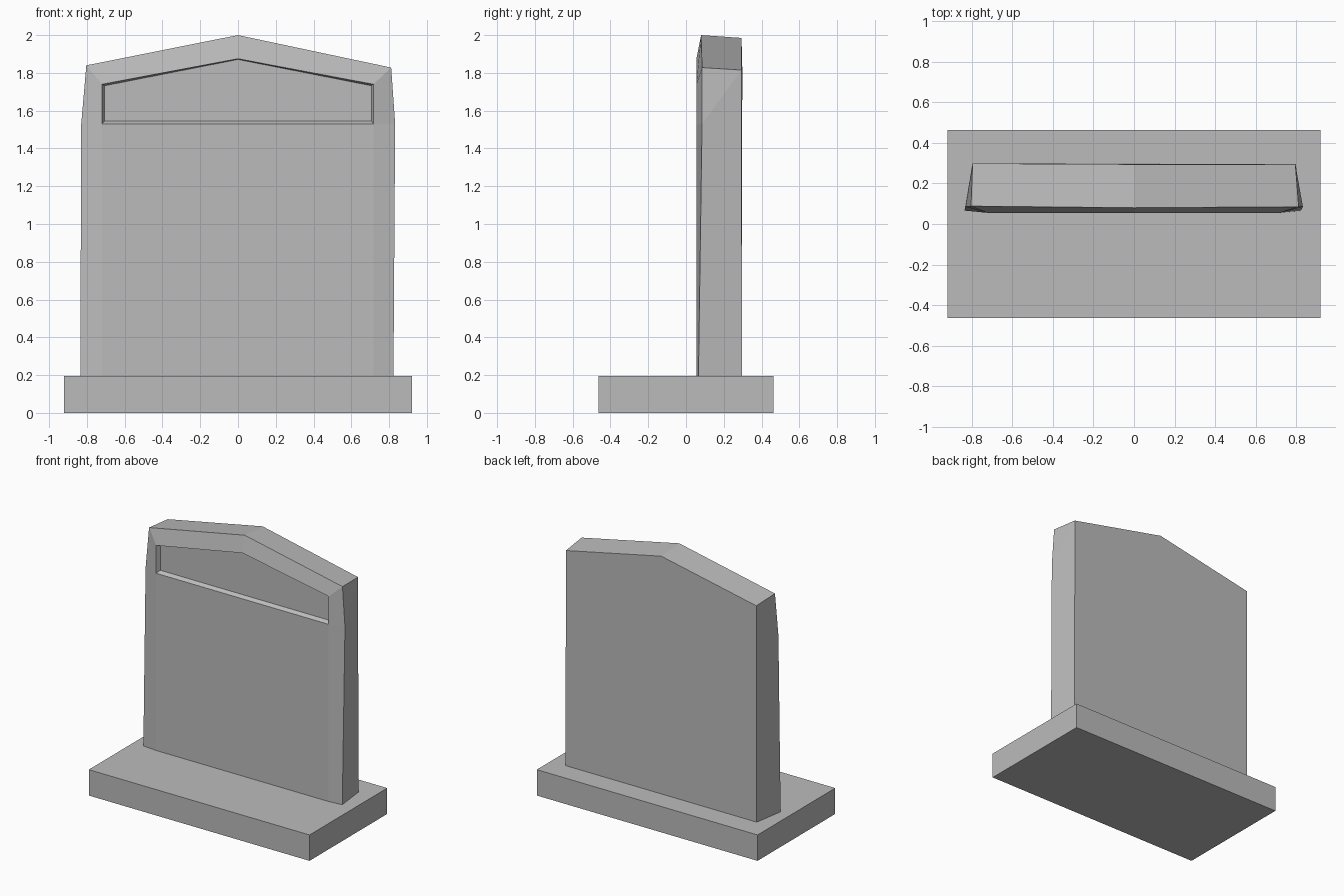
import bpy, bmesh

if "Cube" in bpy.data.objects:
    bpy.data.objects.remove(bpy.data.objects["Cube"])

stone = bpy.data.materials.new("grey stone")
stone.diffuse_color = (0.5, 0.5, 0.5, 1)
stone.use_nodes = True
stone.node_tree.nodes["Principled BSDF"].inputs["Base Color"].default_value = stone.diffuse_color


def make_object(name, bm):
    bmesh.ops.recalc_face_normals(bm, faces=bm.faces)
    mesh = bpy.data.meshes.new(name)
    bm.to_mesh(mesh)
    bm.free()
    mesh.materials.append(stone)
    obj = bpy.data.objects.new(name, mesh)
    bpy.context.collection.objects.link(obj)
    return obj


# Plinth: flat rectangular block
BASE_TOP = 0.195
bm = bmesh.new()
bmesh.ops.create_cube(bm, size=1)
for v in bm.verts:
    v.co.x *= 1.84
    v.co.y *= 0.925
    v.co.z = (v.co.z + 0.5) * BASE_TOP
make_object("plinth", bm)

# Headstone: outlines run up the left side, over the peak and down the right
bm = bmesh.new()


def ring(points):
    return [bm.verts.new(p) for p in points]


def strip(a, b):
    for i in range(len(a) - 1):
        bm.faces.new((a[i], a[i + 1], b[i + 1], b[i]))


# Front rim, slightly worn and uneven
rim = ring([(-0.835, 0.066, BASE_TOP), (-0.83, 0.085, 1.53), (-0.803, 0.088, 1.84),
            (0, 0.08, 2.0),
            (0.811, 0.085, 1.828), (0.832, 0.085, 1.53), (0.823, 0.066, BASE_TOP)])
# Raised front field, whose upper part is the panel outline
field = ring([(-0.72, 0.055, BASE_TOP), (-0.72, 0.055, 1.53), (-0.72, 0.055, 1.74),
              (0, 0.055, 1.875),
              (0.717, 0.055, 1.74), (0.717, 0.055, 1.53), (0.717, 0.055, BASE_TOP)])
# Back outline
back = ring([(-0.797, 0.296, BASE_TOP), (-0.795, 0.298, 1.825), (0, 0.294, 1.985),
             (0.795, 0.294, 1.815), (0.797, 0.296, BASE_TOP)])

# Sloping front border and the flat front below the panel
strip(rim, field)
bm.faces.new((field[0], field[1], field[5], field[6]))

# Recessed panel with sloping walls
floor = ring([(-0.706, 0.083, 1.546), (-0.706, 0.083, 1.732), (0, 0.083, 1.871),
              (0.706, 0.083, 1.732), (0.706, 0.083, 1.546)])
outline = field[1:6]
strip(outline + outline[:1], floor + floor[:1])
bm.faces.new(floor)

# Sides, top slopes, back and underside
for r, b in (((0, 1, 2), (0, 1)), ((6, 5, 4), (4, 3))):
    bm.faces.new((rim[r[0]], rim[r[1]], back[b[1]], back[b[0]]))
    bm.faces.new((rim[r[1]], rim[r[2]], back[b[1]]))
strip(rim[2:5], back[1:4])
bm.faces.new(back)
bm.faces.new((rim[0], field[0], field[6], rim[6], back[4], back[0]))
make_object("headstone", bm)
